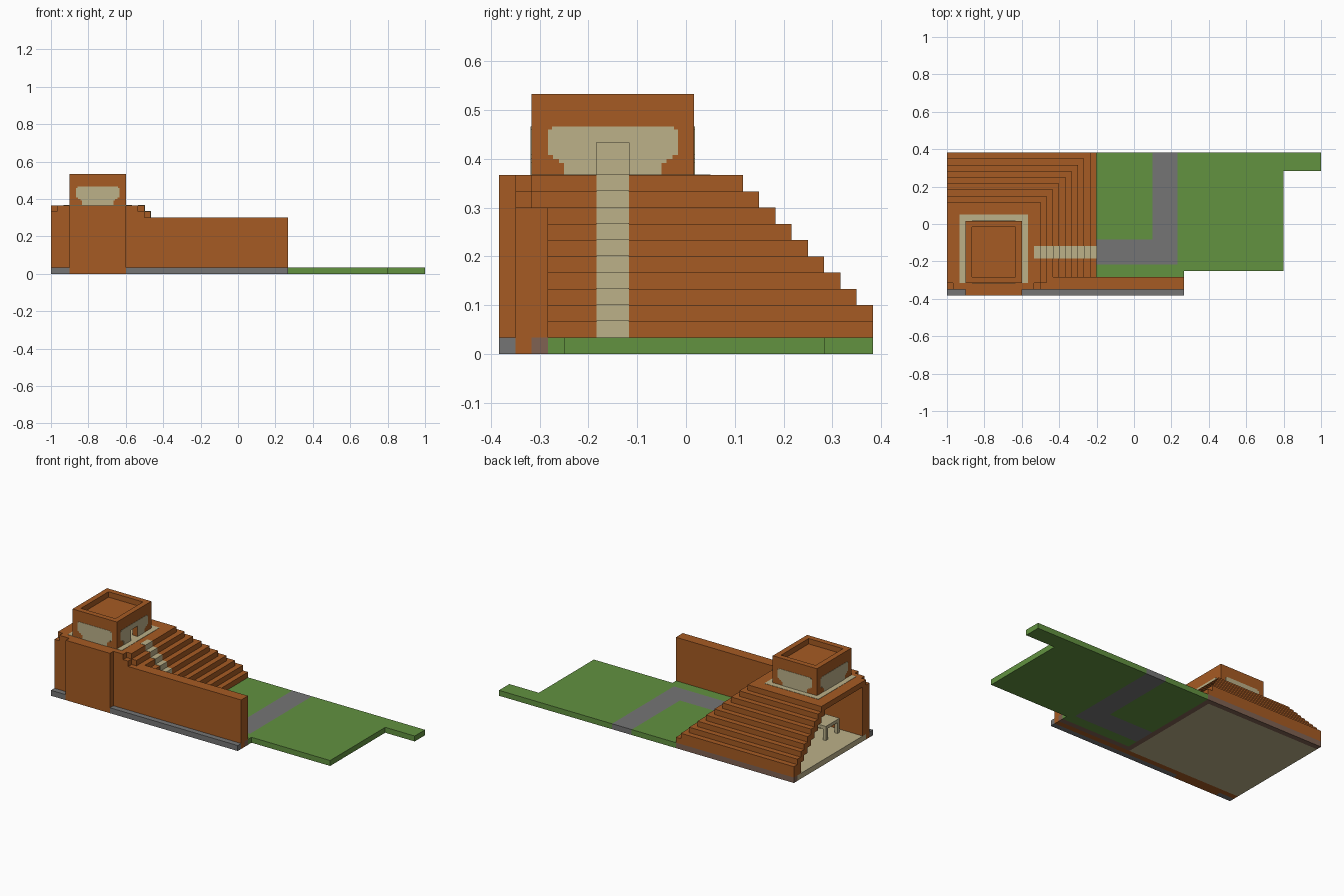
import bpy
import bmesh
from mathutils import Vector

cube = bpy.data.objects.get("Cube")
if cube:
    bpy.data.objects.remove(cube, do_unlink=True)

UNIT = 1 / 30                      # one building block
ORIGIN = Vector((30, 11.5, 0))     # block grid centre


def linear(c):
    c /= 255
    return c / 12.92 if c <= 0.04045 else ((c + 0.055) / 1.055) ** 2.4


def material(name, *rgb):
    mat = bpy.data.materials.new(name)
    mat.use_nodes = True
    color = [linear(c) for c in rgb] + [1]
    mat.diffuse_color = color
    bsdf = mat.node_tree.nodes["Principled BSDF"]
    bsdf.inputs["Base Color"].default_value = color
    bsdf.inputs["Roughness"].default_value = 0.9
    return mat


CLAY = material("clay", 166, 91, 35)
GRASS = material("grass", 98, 146, 64)
STONE = material("grey stone", 117, 117, 117)
SAND = material("sand", 188, 177, 137)
EARTH = material("earth", 128, 98, 82)


def place(co):
    return (Vector(co) - ORIGIN) * UNIT


def finish(name, bm, mat):
    bmesh.ops.recalc_face_normals(bm, faces=bm.faces)
    mesh = bpy.data.meshes.new(name)
    bm.to_mesh(mesh)
    bm.free()
    mesh.materials.append(mat)
    obj = bpy.data.objects.new(name, mesh)
    bpy.context.scene.collection.objects.link(obj)
    return obj


def blocks(name, mat, *boxes):
    """Boxes given in blocks as x0, x1, y0, y1, z0, z1."""
    bm = bmesh.new()
    for x0, x1, y0, y1, z0, z1 in boxes:
        verts = bmesh.ops.create_cube(bm, size=1)["verts"]
        low, high = place((x0, y0, z0)), place((x1, y1, z1))
        for v in verts:
            v.co = (low + high) / 2 + v.co * (high - low)
    return finish(name, bm, mat)


def window(name, axis, plane, centre, half, door=False):
    """Thin stepped window plate centred on a wall surface."""
    side = [(half - 1, 11), (half - 1, 11.75), (half - 0.7, 11.75), (half - 0.7, 12),
            (half - 0.33, 12), (half - 0.33, 12.25), (half, 12.25),
            (half, 13.8), (half - 0.25, 13.8), (half - 0.25, 14)]
    if door:
        side = [(1, 13), (1, 11)] + side
    outline = side + [(-u, z) for u, z in reversed(side)]
    thick = 0.1
    bm = bmesh.new()
    verts = []
    for u, z in outline:
        across, start = centre + u, plane - thick / 2
        co = (start, across, z) if axis == "x" else (across, start, z)
        verts.append(bm.verts.new(place(co)))
    face = bm.faces.new(verts)
    moved = bmesh.ops.extrude_face_region(bm, geom=[face])["geom"]
    shift = Vector((1, 0, 0) if axis == "x" else (0, 1, 0)) * thick * UNIT
    bmesh.ops.translate(bm, vec=shift, verts=[g for g in moved if isinstance(g, bmesh.types.BMVert)])
    finish(name, bm, mat=SAND)


# Ground, path and foundations
blocks("lawn", GRASS, (24, 33, 9, 23, 0, 1), (24, 37, 3, 5, 0, 1), (37, 38, 3, 23, 0, 1),
       (38, 54, 4, 23, 0, 1), (54, 60, 20, 23, 0, 1))
blocks("path", STONE, (33, 37, 9, 23, 0, 1), (24, 37, 5, 9, 0, 1))
blocks("front_kerb", STONE, (0, 3, 0, 1, 0, 1), (12, 38, 0, 1, 0, 1))
blocks("room_floor", SAND, (0, 23, 2, 22, 0, 1))
blocks("foundation", EARTH, (0, 24, 22, 23, 0, 1), (23, 24, 3, 22, 0, 1), (23, 38, 2, 3, 0, 1))

# Front wall with its projecting buttress and stepped top
blocks("front_wall", CLAY, (0, 38, 1, 2, 0, 9), (0, 38, 2, 3, 1, 9),
       (0, 15, 1, 2, 9, 10), (1, 14, 1, 2, 10, 11))
blocks("buttress", CLAY, (3, 12, 0, 1, 0, 11))

# Hollow stepped mound, open on one side
steps, runner = [], []
for level in range(1, 11):
    east, north = 25 - level, min(23, 25 - level)
    south = 2 if level > 8 else 3
    if level == 10:
        steps.append((0, east, south, north, level, level + 1))
    else:
        steps.append((east - 2, east, south, north, level, level + 1))
        steps.append((0, east, north - 2, north, level, level + 1))
        if level == 9:
            steps.append((0, east, south, 3, level, level + 1))
    runner.append((east - 1, east + 0.05, 6, 8, level, level + 1.05))
blocks("stepped_mound", CLAY, *steps)
blocks("stair_runner", SAND, *runner)

# Tower on the summit
blocks("tower_floor", SAND, (2, 13, 2, 13, 10.9, 11.05))
blocks("tower_walls", CLAY, (3, 4, 2, 12, 11, 16), (4, 11, 2, 3, 11, 16), (4, 11, 11, 12, 11, 16),
       (11, 12, 2, 6, 11, 16), (11, 12, 8, 12, 11, 16), (11, 12, 6, 8, 13, 16))
blocks("tower_roof", CLAY, (4, 11, 3, 11, 14, 15))
for name, plane in (("front", 2), ("back", 12)):
    window(name + "_window", "y", plane, 7.5, 3.5)
for name, plane, door in (("right_outer", 3, False), ("right_inner", 4, False), ("left_outer", 12, True)):
    window(name + "_window", "x", plane, 7, 4, door)

# Small table in the room
legs = [(x, x + 0.6, y, y + 0.6, 1, 3) for x in (4, 7.4) for y in (4, 7.4)]
blocks("room_table", SAND, (4, 8, 4, 8, 3, 3.6), *legs)
